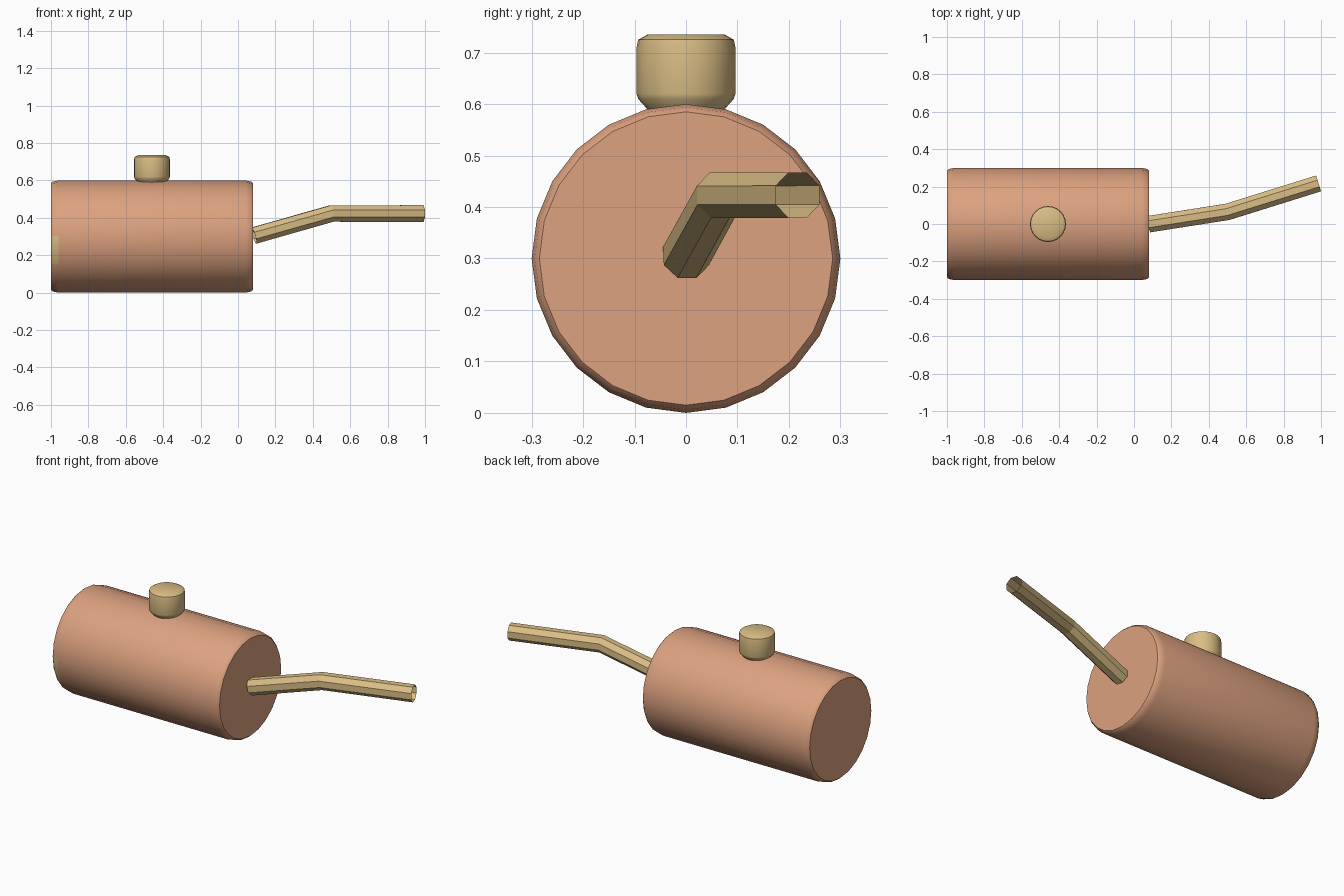
import bpy, bmesh, math
from mathutils import Matrix, Vector

cube = bpy.data.objects.get("Cube")
if cube:
    bpy.data.objects.remove(cube)


def material(name, colour):
    m = bpy.data.materials.new(name)
    m.use_nodes = True
    m.diffuse_color = colour
    m.node_tree.nodes["Principled BSDF"].inputs["Base Color"].default_value = colour
    return m


copper = material("copper", (0.72, 0.36, 0.215, 1))
gold = material("gold", (0.70, 0.51, 0.235, 1))


def loft(name, rings, mats, caps, smooth=False):
    """Skin a list of equal vertex rings into one object."""
    bm = bmesh.new()
    rows = [[bm.verts.new(p) for p in ring] for ring in rings]
    n = len(rows[0])
    for a, b in zip(rows, rows[1:]):
        for i in range(n):
            j = (i + 1) % n
            bm.faces.new((a[i], a[j], b[j], b[i]))
    if caps:
        bm.faces.new(rows[0][::-1])
        bm.faces.new(rows[-1])
    bmesh.ops.recalc_face_normals(bm, faces=bm.faces)
    mesh = bpy.data.meshes.new(name)
    bm.to_mesh(mesh)
    bm.free()
    for m in mats:
        mesh.materials.append(m)
    ob = bpy.data.objects.new(name, mesh)
    bpy.context.collection.objects.link(ob)
    if smooth:
        bpy.ops.object.select_all(action='DESELECT')
        ob.select_set(True)
        bpy.context.view_layer.objects.active = ob
        bpy.ops.object.shade_smooth_by_angle(angle=math.radians(35))
    return ob


def circle(n, radius, centre, u, v, start=0.0):
    """Ring of points around centre in the plane of u and v."""
    angles = [start + math.tau * i / n for i in range(n)]
    return [Vector(centre) + radius * (math.cos(a) * Vector(u) + math.sin(a) * Vector(v))
            for a in angles]


X, Y, Z = Matrix.Identity(3)

# Barrel lying along x, with softened rims
half, mid = 0.54, -0.46
rim = [(half, 0.285), (half - 0.01, 0.294), (half - 0.04, 0.3)]
profile = [(-x, r) for x, r in rim] + [(x, r) for x, r in reversed(rim)]
barrel = loft("barrel", [circle(24, r, (mid + x, 0, 0.3), Y, Z) for x, r in profile],
              [copper, gold], True, True)

# Gold patch on the front of one rim
for f in barrel.data.polygons:
    c = f.center
    if c.x < -0.95 and c.y < -0.25 and 0.15 < c.z < 0.3 and len(f.vertices) == 4:
        f.material_index = 1

# Filler cap on top
cap_profile = [(0.59, 0.075), (0.61, 0.093), (0.62, 0.096), (0.71, 0.096),
               (0.725, 0.093), (0.735, 0.075)]
loft("filler_cap", [circle(24, r, (mid, 0, z), X, Y) for z, r in cap_profile],
     [gold], True, True)

# Open eight-sided fuse, bent once
path = [Vector(p) for p in ((0.085, 0, 0.305), (0.5, 0.065, 0.423), (0.987, 0.217, 0.423))]
steps = [(b - a).normalized() for a, b in zip(path, path[1:])]
tangents = [steps[0], (steps[0] + steps[1]).normalized(), steps[1]]
rings = []
for p, t in zip(path, tangents):
    side = Z.cross(t).normalized()
    rings.append(circle(8, 0.048, p, side, t.cross(side), math.pi / 8))
loft("fuse", rings, [gold], False)
